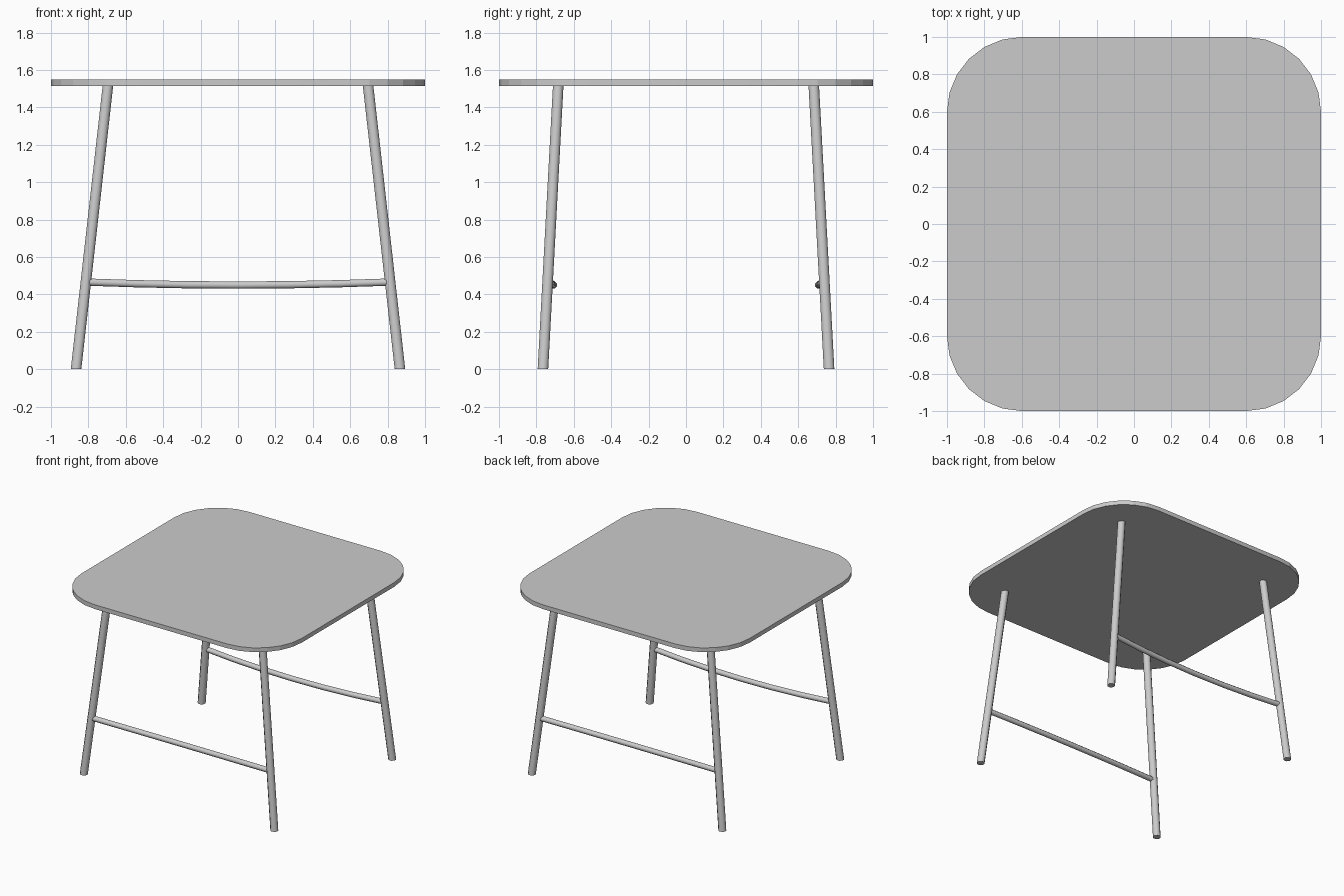
import bpy, bmesh
from math import sin, cos, pi, radians

if "Cube" in bpy.data.objects:
    bpy.data.objects.remove(bpy.data.objects["Cube"])


def make_object(name, rings, smooth_angle):
    """Skin a list of equal-sized point rings and cap both ends."""
    bm = bmesh.new()
    loops = [[bm.verts.new(p) for p in ring] for ring in rings]
    n = len(loops[0])
    for a, b in zip(loops, loops[1:]):
        for i in range(n):
            j = (i + 1) % n
            bm.faces.new((a[i], a[j], b[j], b[i]))
    bm.faces.new(loops[0])
    bm.faces.new(loops[-1])
    bmesh.ops.recalc_face_normals(bm, faces=bm.faces)
    mesh = bpy.data.meshes.new(name)
    bm.to_mesh(mesh)
    bm.free()
    obj = bpy.data.objects.new(name, mesh)
    bpy.context.collection.objects.link(obj)
    bpy.ops.object.select_all(action='DESELECT')
    obj.select_set(True)
    bpy.context.view_layer.objects.active = obj
    bpy.ops.object.shade_smooth_by_angle(angle=radians(smooth_angle))
    return obj


def circle(n, r):
    return [(r * cos(2 * pi * (i + 0.5) / n), r * sin(2 * pi * (i + 0.5) / n))
            for i in range(n)]


# Table top: square with rounded corners
TOP_Z, UNDER_Z, R = 1.55, 1.515, 0.4
outline = []
for k, (sx, sy) in enumerate([(1, 1), (-1, 1), (-1, -1), (1, -1)]):
    for s in range(7):
        a = (k + s / 6) * pi / 2
        outline.append((sx * (1 - R) + R * cos(a), sy * (1 - R) + R * sin(a)))
make_object("table_top", [[(x, y, z) for x, y in outline]
                          for z in (UNDER_Z, TOP_Z)], 10)

# Splayed legs, cut level at floor and table top
FOOT, HEAD = (0.866, 0.765, 0.0), (0.695, 0.683, UNDER_Z + 0.005)
for side, sx in (("left", -1), ("right", 1)):
    for end, sy in (("front", -1), ("back", 1)):
        rings = [[(sx * cx + u, sy * cy + v, cz) for u, v in circle(8, 0.0305)]
                 for cx, cy, cz in (FOOT, HEAD)]
        make_object(f"{end}_{side}_leg", rings, 50)

# Stretchers between left and right legs, bowed inward and slightly down
for end, sy in (("front", -1), ("back", 1)):
    rings = []
    for i in range(7):
        t = i / 3 - 1
        bow = 1 - t * t
        cx, cy, cz = 0.81 * t, sy * (0.741 - 0.031 * bow), 0.466 - 0.016 * bow
        rings.append([(cx, cy + u, cz + v) for u, v in circle(8, 0.021)])
    make_object(f"{end}_stretcher", rings, 50)
